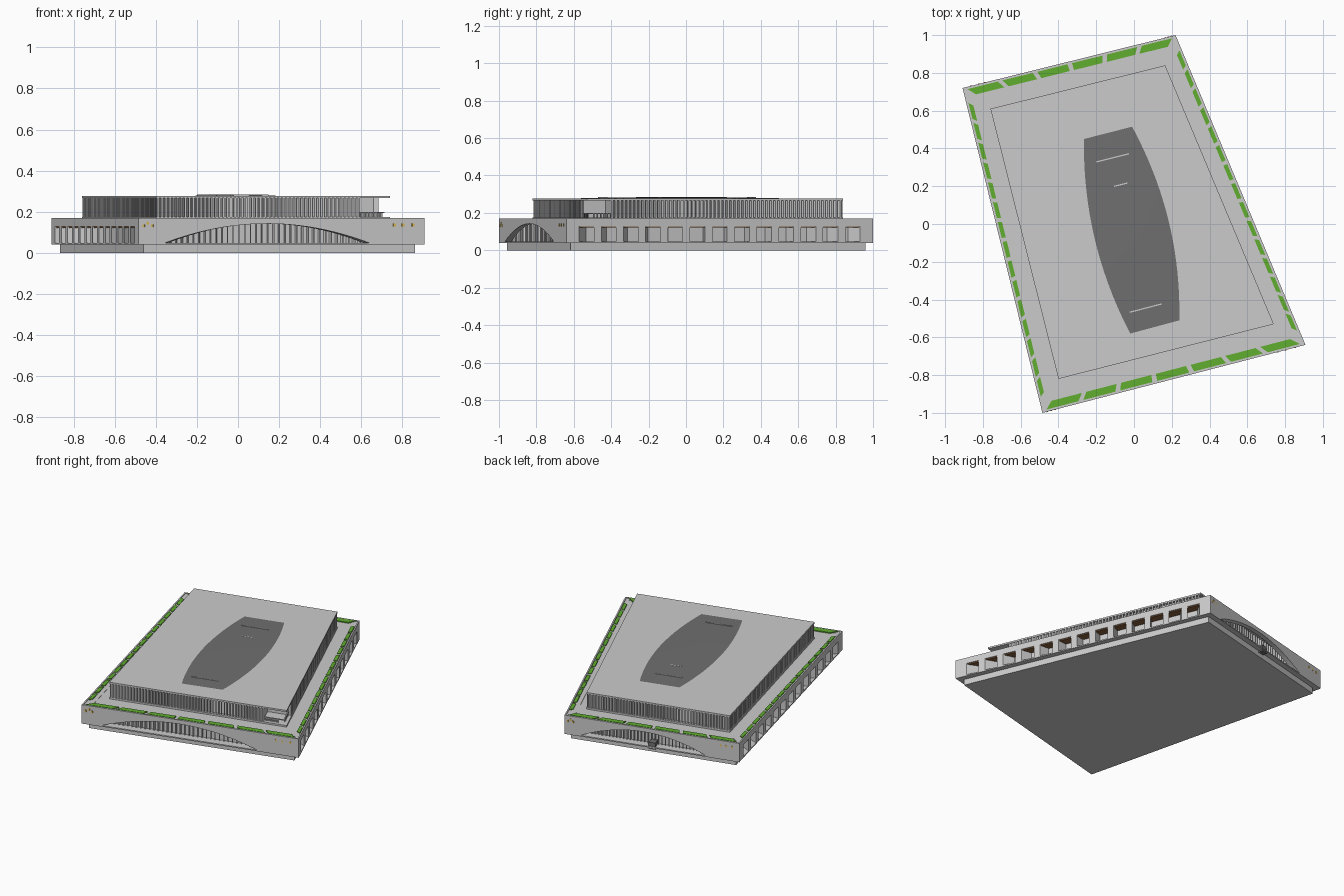
import bpy, bmesh, math
from mathutils import Vector

if "Cube" in bpy.data.objects:
    bpy.data.objects.remove(bpy.data.objects["Cube"])

# Plan outlines, counter-clockwise: side 0 front, 1 right, 2 back, 3 left
OUTER = [Vector(p) for p in ((-0.485, -1.0), (0.908, -0.64), (0.22, 1.0), (-0.908, 0.72))]
UPPER = [Vector(p) for p in ((-0.40, -0.82), (0.74, -0.53), (0.165, 0.84), (-0.76, 0.61))]


def material(name, rgb):
    m = bpy.data.materials.new(name)
    m.diffuse_color = (*rgb, 1)
    m.use_nodes = True
    m.node_tree.nodes["Principled BSDF"].inputs["Base Color"].default_value = m.diffuse_color
    return m


GREEN = material("planting", (0.12, 0.42, 0.03))
DARK = material("dark_glass", (0.16, 0.16, 0.16))
BROWN = material("timber", (0.25, 0.12, 0.05))
YELLOW = material("lamp_yellow", (0.75, 0.5, 0.08))


def inset(poly, d):
    """Outline moved inwards by d with mitred corners."""
    out = []
    for i, p in enumerate(poly):
        a = (p - poly[i - 1]).normalized()
        b = (poly[(i + 1) % len(poly)] - p).normalized()
        na, nb = Vector((-a.y, a.x)), Vector((-b.y, b.x))
        out.append(p + (na + nb) * (d / (1 + na.dot(nb))))
    return out


def at(poly, side, f, d):
    """Point at fraction f along a side, depth d inside it."""
    q = inset(poly, d)
    return q[side].lerp(q[(side + 1) % 4], f)


def add_solid(bm, bottom, top):
    a = [bm.verts.new(p) for p in bottom]
    b = [bm.verts.new(p) for p in top]
    n = len(a)
    bm.faces.new(a[::-1])
    bm.faces.new(b)
    for i in range(n):
        j = (i + 1) % n
        bm.faces.new((a[i], a[j], b[j], b[i]))


def finish(name, bm, mat=None):
    bmesh.ops.recalc_face_normals(bm, faces=bm.faces)
    me = bpy.data.meshes.new(name)
    bm.to_mesh(me)
    bm.free()
    ob = bpy.data.objects.new(name, me)
    bpy.context.collection.objects.link(ob)
    if mat:
        me.materials.append(mat)
    return ob


def prism(name, pts, z0, z1, mat=None):
    bm = bmesh.new()
    add_solid(bm, [(*p, z0) for p in pts], [(*p, z1) for p in pts])
    return finish(name, bm, mat)


def boxes(name, poly, items, mat=None):
    """Blocks along the sides: (side, f0, f1, d0, d1, z0, z1)."""
    bm = bmesh.new()
    for s, f0, f1, d0, d1, z0, z1 in items:
        pts = [at(poly, s, f, d) for f, d in ((f0, d0), (f1, d0), (f1, d1), (f0, d1))]
        add_solid(bm, [(*p, z0) for p in pts], [(*p, z1) for p in pts])
    return finish(name, bm, mat)


def row(side, n, f0, f1, fill, d0, d1, z0, z1):
    """n evenly spaced blocks, each filling part of its bay."""
    w = (f1 - f0) / n
    return [(side, f0 + w * (i + .5 - fill / 2), f0 + w * (i + .5 + fill / 2), d0, d1, z0, z1)
            for i in range(n)]


# Plinth, floor slab, core and terrace deck
prism("plinth", inset(OUTER, 0.035), 0, 0.042)
prism("floor_slab", OUTER, 0.04, 0.048)
prism("lower_core", inset(OUTER, 0.06), 0.046, 0.16)
prism("terrace_deck", inset(OUTER, 0.004), 0.15, 0.163)
boxes("parapet", OUTER, [(s, 0, 1, 0, 0.009, 0.15, 0.169) for s in range(4)])

# End walls with a wide low arch
for side, name in ((0, "front"), (2, "back")):
    f0, f1, spring, rise = 0.09, 0.81, 0.047, 0.095
    prof = [(0, spring), (f0, spring)]
    for i in range(1, 24):
        t = i / 24
        prof.append((f0 + (f1 - f0) * t, spring + rise * (1 - (2 * t - 1) ** 2)))
    prof += [(f1, spring), (1, spring), (1, 0.165), (0, 0.165)]
    bm = bmesh.new()
    rings = [[(*at(OUTER, side, f, d), z) for f, z in prof] for d in (0, 0.03)]
    add_solid(bm, *rings)
    finish(name + "_arch_wall", bm)
    # Mullions behind the arch
    boxes(name + "_mullions", OUTER, row(side, 34, 0.08, 0.82, 0.2, 0.047, 0.062, 0.046, 0.152))
boxes("back_entrance", OUTER, [(2, 0.48, 0.52, 0.005, 0.06, 0.03, 0.075)], DARK)

# Long side colonnades: beam, piers, solid ends and timber soffit strip
for side, name in ((1, "right"), (3, "left")):
    a, b, n = 0.03, 0.97, 13
    w = (b - a) / n
    piers = [(side, a + w * i - 0.012, a + w * i + 0.012, 0, 0.062, 0.046, 0.16) for i in range(1, n)]
    piers += [(side, 0, a + 0.012, 0, 0.062, 0.046, 0.16), (side, b - 0.012, 1, 0, 0.062, 0.046, 0.16)]
    boxes(name + "_piers", OUTER, piers)
    boxes(name + "_beam", OUTER, [(side, 0, 1, 0, 0.062, 0.128, 0.165)])
    boxes(name + "_soffit", OUTER, [(side, a, b, 0.006, 0.0615, 0.122, 0.129)], BROWN)

# Wall lamps near the ends of the arch walls
lamps = []
for s in (0, 2):
    for f, z in ((0.015, 0.125), (0.03, 0.137), (0.045, 0.125), (0.89, 0.128), (0.92, 0.128), (0.955, 0.128)):
        lamps.append((s, f, f + 0.008, -0.002, 0.004, z, z + 0.014))
boxes("wall_lamps", OUTER, lamps, YELLOW)

# Planters round the terrace edge
beds = (row(0, 7, 0.0, 1.0, 0.87, 0.012, 0.05, 0.16, 0.17)
        + row(2, 6, 0.0, 1.0, 0.87, 0.012, 0.05, 0.16, 0.17)
        + row(1, 15, 0.035, 0.965, 0.8, 0.012, 0.034, 0.16, 0.17)
        + row(3, 15, 0.035, 0.965, 0.8, 0.012, 0.034, 0.16, 0.17))
boxes("planters", OUTER, beds, GREEN)

# Upper storey with an open notch at the front right corner
P, Q = 0.877, 0.09
core = inset(UPPER, 0.022)
p, q = at(UPPER, 0, P, 0.022), at(UPPER, 1, Q, 0.022)
prism("upper_core", [core[0], p, p + q - core[1], q, core[2], core[3]], 0.16, 0.268)
prism("upper_curb", UPPER, 0.16, 0.174)
fins = (row(0, 52, 0, P, 0.45, 0.002, 0.024, 0.17, 0.268) + row(1, 58, Q, 1, 0.45, 0.002, 0.024, 0.17, 0.268)
        + row(2, 46, 0, 1, 0.45, 0.002, 0.024, 0.17, 0.268) + row(3, 66, 0, 1, 0.45, 0.002, 0.024, 0.17, 0.268))
boxes("upper_fins", UPPER, fins)
rail = (row(0, 8, P, 0.97, 0.25, 0.02, 0.026, 0.17, 0.197) + row(1, 6, 0.01, Q, 0.25, 0.02, 0.026, 0.17, 0.197)
        + [(0, P, 1, 0.019, 0.027, 0.195, 0.2), (1, 0, Q, 0.019, 0.027, 0.195, 0.2)])
boxes("corner_railing", UPPER, rail)
prism("roof_slab", UPPER, 0.266, 0.277)

# Bowed, gently domed rooflight
TL, TR, BR, BL = [Vector(v) for v in ((-0.265, 0.45), (-0.01, 0.515), (0.24, -0.51), (-0.02, -0.58))]


def roof_point(u, v):
    bow = 1 - (2 * v - 1) ** 2
    left = BL.lerp(TL, v) + Vector((-0.065, -0.015)) * bow
    right = BR.lerp(TR, v) + Vector((0.068, 0.015)) * bow
    return left.lerp(right, u), 0.278 + 0.007 * bow * (1 - (2 * u - 1) ** 2)


bm = bmesh.new()
NU, NV = 8, 24
grid = []
for j in range(NV + 1):
    line = []
    for i in range(NU + 1):
        xy, z = roof_point(i / NU, j / NV)
        line.append(bm.verts.new((*xy, z)))
    grid.append(line)
for j in range(NV):
    for i in range(NU):
        bm.faces.new((grid[j][i], grid[j][i + 1], grid[j + 1][i + 1], grid[j + 1][i]))
light = finish("rooflight", bm, DARK)
for f in light.data.polygons:
    f.use_smooth = True

# Thin pale bars across the rooflight
bm = bmesh.new()
for v, u0, u1 in ((0.1, 0.15, 0.7), (0.73, 0.4, 0.6), (0.87, 0.2, 0.75)):
    pts = [roof_point(u, w)[0] for u, w in ((u0, v), (u1, v), (u1, v + 0.006), (u0, v + 0.006))]
    add_solid(bm, [(*k, 0.277) for k in pts], [(*k, 0.284) for k in pts])
finish("rooflight_bars", bm)
